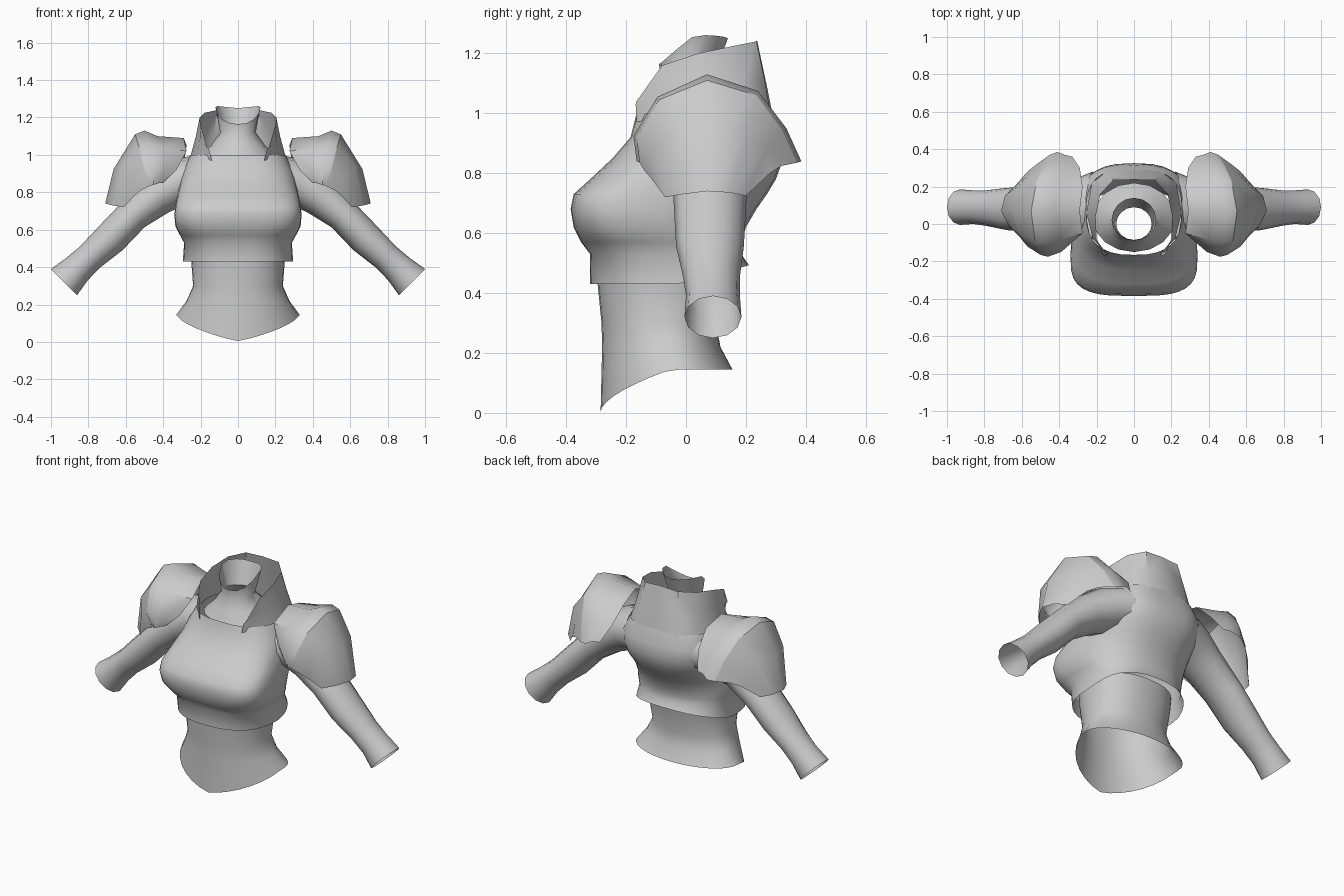
import bpy, bmesh, math
from mathutils import Vector

grey = bpy.data.materials.new("light_grey")
grey.diffuse_color = (0.6, 0.6, 0.6, 1)


def loft(name, rows, closed=False, mirror=False, angle=45, flip=False):
    """Skin a list of equally long point rows into an open surface."""
    bm = bmesh.new()
    grid = [[bm.verts.new(p) for p in row] for row in rows]
    n = len(rows[0])
    for a, b in zip(grid, grid[1:]):
        for i in range(n if closed else n - 1):
            j = (i + 1) % n
            f = [a[i], a[j], b[j], b[i]]
            bm.faces.new(f[::-1] if flip else f)
    me = bpy.data.meshes.new(name)
    bm.to_mesh(me)
    bm.free()
    ob = bpy.data.objects.new(name, me)
    bpy.context.collection.objects.link(ob)
    me.materials.append(grey)
    bpy.ops.object.select_all(action='DESELECT')
    ob.select_set(True)
    bpy.context.view_layer.objects.active = ob
    bpy.ops.object.shade_smooth_by_angle(angle=math.radians(angle))
    if mirror:
        m = ob.modifiers.new("mirror", 'MIRROR')
        m.merge_threshold = 0.001
    return ob


def ring(z, hw, yf, yb, yc=0.0, nf=2.5, nb=2.5, n=32, lift=None):
    """Rounded-box cross-section with separate front and back shape."""
    pts = []
    for i in range(n):
        a = 2 * math.pi * i / n
        c, s = math.cos(a), math.sin(a)
        e = 2 / (nf if s < 0 else nb)
        x = hw * math.copysign(abs(c) ** e, c)
        y = yc + (yb - yc if s > 0 else yc - yf) * math.copysign(abs(s) ** e, s)
        pts.append((x, y, lift(x, y) if lift else z))
    return pts


# Bare waist with a hem that dips at the front
def hem(x, y):
    t = min(1, max(0, (y + 0.285) / 0.235))
    return 0.005 + 0.14 * t ** 0.6


loft("waist", [
    ring(0, 0.33, -0.285, 0.155, -0.02, 2, 2, lift=hem),
    ring(0.22, 0.275, -0.28, 0.115, -0.05, 2.1, 2.1),
    ring(0.30, 0.24, -0.282, 0.10, -0.07, 2.2, 2.2),
    ring(0.43, 0.25, -0.295, 0.13, -0.07, 2.3, 2.3),
    ring(0.52, 0.255, -0.30, 0.14, -0.07, 2.3, 2.3)], closed=True)

# Chest top, open at the hem and at the neck
loft("chest", [
    ring(0, 0.295, -0.32, 0.21, -0.04, 2.5, 2.5,
         lift=lambda x, y: 0.43 + 0.3 * max(0, y)),
    ring(0.53, 0.288, -0.32, 0.185, -0.06, 2.8, 2.5),
    ring(0.57, 0.31, -0.35, 0.185, -0.10, 3.0, 2.5),
    ring(0.62, 0.335, -0.375, 0.20, -0.15, 3.2, 2.3),
    ring(0.68, 0.34, -0.385, 0.235, -0.17, 3.3, 2.3),
    ring(0.73, 0.335, -0.375, 0.27, -0.16, 3.2, 2.4),
    ring(0.78, 0.325, -0.32, 0.30, -0.09, 3.0, 2.6),
    ring(0.85, 0.31, -0.245, 0.325, 0.0, 2.8, 2.8),
    ring(0.92, 0.295, -0.185, 0.315, 0.05, 2.8, 3.0),
    ring(1.00, 0.255, -0.165, 0.29, 0.06, 2.6, 3.0)], closed=True)

# Standing collar, open at the front
loft("collar", [
    [(0, .292, .98), (.14, .285, .98), (.225, .22, .98), (.255, .06, .99),
     (.22, -.08, .99), (.14, -.165, .97)],
    [(0, .268, 1.1), (.13, .265, 1.1), (.20, .19, 1.1), (.225, .05, 1.1),
     (.205, -.08, 1.07), (.155, -.168, 1.03)],
    [(0, .237, 1.245), (.11, .235, 1.24), (.18, .16, 1.225), (.205, .04, 1.20),
     (.20, -.08, 1.16), (.165, -.165, 1.04)]], mirror=True, flip=True)


# Neck tube flaring to a rim with a notch at the front
def rim(x, y):
    return 1.25 - 0.085 * max(0, min(1, (0.03 - y) / 0.11)) + 0.012 * abs(x) / 0.12


loft("neck", [
    ring(0.98, 0.22, -0.15, 0.22, 0.03, 2, 2, 16),
    ring(1.05, 0.145, -0.115, 0.16, 0.02, 2, 2, 16),
    ring(1.12, 0.095, -0.085, 0.09, 0.0, 2, 2, 16),
    ring(0, 0.12, -0.09, 0.14, 0.02, 2, 2, 16, lift=rim)], closed=True)

# Sleeves: x, z, radius across, y centre, radius in depth
stations = [(.22, .88, .12, .10, .18), (.32, .85, .125, .09, .15),
            (.43, .785, .11, .08, .125), (.56, .68, .09, .08, .12),
            (.68, .555, .09, .08, .113), (.79, .455, .078, .085, .095),
            (.86, .39, .083, .09, .09), (.93, .32, .099, .09, .095)]
rows = []
for k, (x, z, r, yc, ry) in enumerate(stations):
    a, b = stations[max(0, k - 1)], stations[min(len(stations) - 1, k + 1)]
    t = Vector((b[0] - a[0], 0, b[1] - a[1])).normalized()
    v = Vector((-t.z, 0, t.x))
    rows.append([Vector((x, yc, z)) + v * r * math.cos(q)
                 + Vector((0, ry * math.sin(q), 0))
                 for q in (2 * math.pi * i / 12 for i in range(12))])
loft("sleeve", rows, closed=True, mirror=True, flip=True)

# Shoulder guard, inner plate from neck side to the crest
loft("shoulder_inner_plate", [
    [(.40, -.12, .85), (.33, -.09, .92), (.275, -.05, 1.02), (.29, .07, 1.09),
     (.275, .2, 1.05), (.29, .3, .95), (.33, .36, .86)],
    [(.42, -.145, .85), (.39, -.15, .93), (.40, -.085, 1.04), (.43, .07, 1.10),
     (.39, .225, 1.06), (.37, .325, .95), (.37, .37, .86)],
    [(.45, -.165, .84), (.46, -.175, .925), (.475, -.095, 1.055), (.50, .07, 1.13),
     (.465, .24, 1.075), (.435, .335, .95), (.41, .385, .84)],
    [(.47, -.15, .835), (.50, -.165, .92), (.53, -.09, 1.045), (.55, .07, 1.11),
     (.52, .235, 1.06), (.48, .32, .945), (.45, .37, .835)]],
    mirror=True, flip=True)

# Shoulder guard, outer plate falling from the crest over the upper arm
loft("shoulder_outer_plate", [
    [(.47, -.155, .835), (.50, -.165, .92), (.53, -.09, 1.045), (.55, .07, 1.11),
     (.52, .235, 1.06), (.48, .32, .945), (.45, .37, .835)],
    [(.52, -.14, .81), (.57, -.12, .87), (.62, -.05, .94), (.665, .07, .925),
     (.62, .2, .94), (.56, .27, .88), (.52, .32, .825)],
    [(.56, -.11, .775), (.61, -.07, .72), (.67, -.01, .73), (.71, .07, .74),
     (.69, .15, .735), (.64, .2, .725), (.57, .28, .80)]],
    mirror=True, flip=True)
